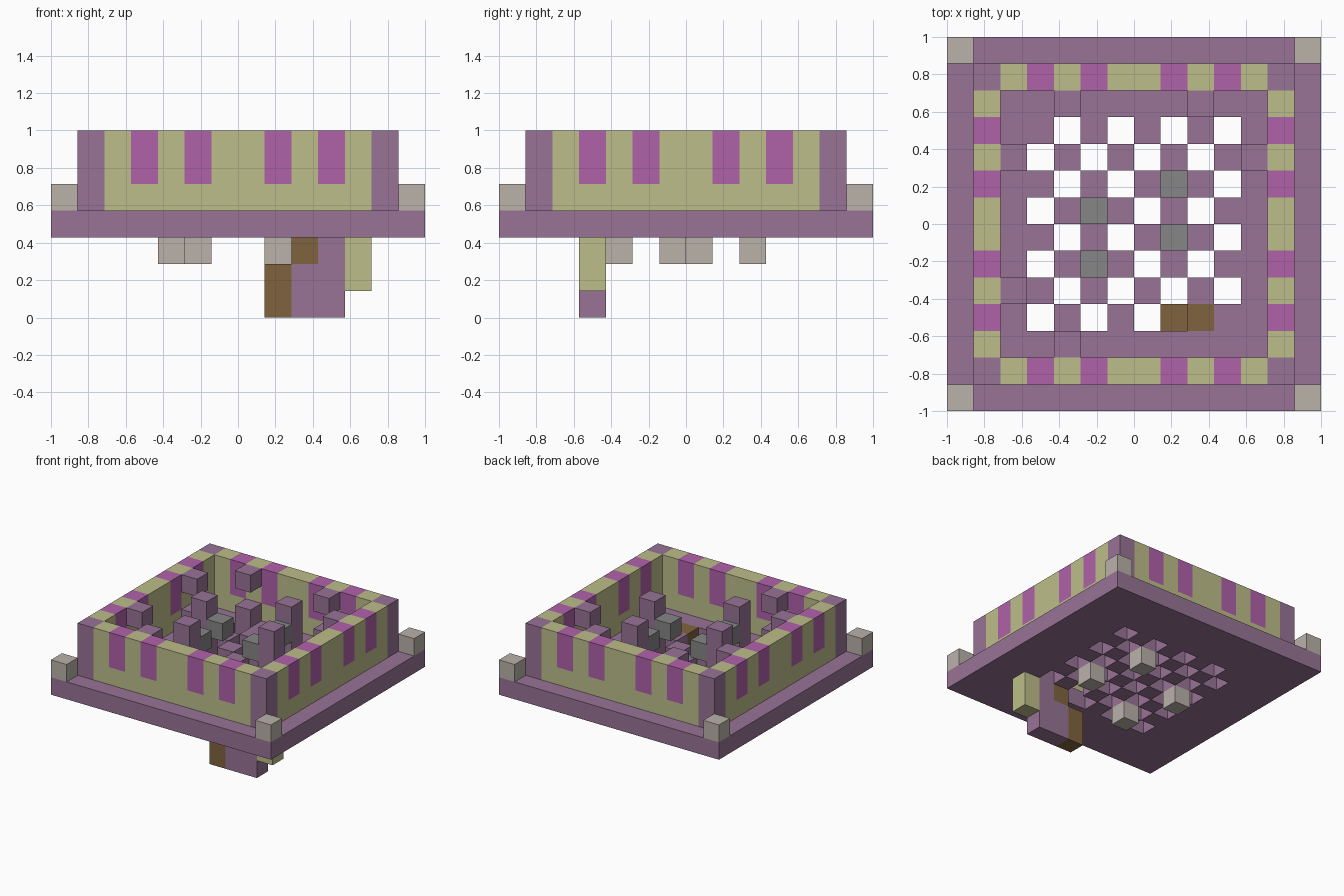
import bpy, bmesh
from mathutils import Vector

cube = bpy.data.objects.get("Cube")
if cube:
    bpy.data.objects.remove(cube, do_unlink=True)

U = 1 / 7  # block size


def material(name, r, g, b):
    m = bpy.data.materials.new(name)
    m.use_nodes = True
    m.diffuse_color = (r, g, b, 1)
    m.node_tree.nodes["Principled BSDF"].inputs["Base Color"].default_value = (r, g, b, 1)
    return m


purple = material("dusty_purple", .314, .174, .305)
yellow = material("pale_olive", .51, .515, .254)
magenta = material("magenta", .434, .122, .402)
stone = material("light_stone", .497, .445, .402)
grey = material("mid_grey", .238, .238, .238)
brown = material("brown", .216, .127, .048)

AXES = [Vector(v) for v in ((1, 0, 0), (0, 1, 0), (0, 0, 1))]


def blocks(name, cells, mats, rule=lambda c: 0):
    """Join unit blocks into one outer shell; rule picks each block's colour."""
    cells = set(cells)
    bm = bmesh.new()
    for c in cells:
        mid = Vector(c) + Vector((.5, .5, .5))
        for k in range(3):
            for s in (-1, 1):
                n = AXES[k] * s
                if tuple(int(a + b) for a, b in zip(c, n)) in cells:
                    continue
                u, v = AXES[(k + 1) % 3] / 2, AXES[(k + 2) % 3] / 2 * s
                corners = (-u - v, u - v, u + v, v - u)
                f = bm.faces.new([bm.verts.new((mid + n / 2 + d) * U) for d in corners])
                f.material_index = rule(c)
    bmesh.ops.remove_doubles(bm, verts=bm.verts, dist=.0001)
    me = bpy.data.meshes.new(name)
    bm.to_mesh(me)
    bm.free()
    for m in mats:
        me.materials.append(m)
    ob = bpy.data.objects.new(name, me)
    bpy.context.collection.objects.link(ob)
    return ob


def box(x0, x1, y0, y1, z0, z1):
    return [(x, y, z) for x in range(x0, x1) for y in range(y0, y1) for z in range(z0, z1)]


# Floor slab with a chequered grid of openings
openings = {c for c in box(-4, 4, -4, 4, 3, 4) if (c[0] + c[1]) % 2 == 0}
openings.add((1, -4, 3))
blocks("floor_slab", set(box(-7, 7, -7, 7, 3, 4)) - openings, [purple])

# Surrounding wall: purple corners, magenta stripes on the upper two rows
ENDS, STRIPES = (-6, 5), (-4, -2, 1, 3)


def wall_colour(c):
    x, y, z = c
    if x in ENDS and y in ENDS:
        return 0
    along = y if x in ENDS else x
    return 2 if z > 4 and along in STRIPES else 1


ring = set(box(-6, 6, -6, 6, 4, 7)) - set(box(-5, 5, -5, 5, 4, 7))
blocks("striped_wall", ring, [purple, yellow, magenta], wall_colour)

# Corner stones on the outer ledge
for i, (x, y) in enumerate([(-7, -7), (6, -7), (-7, 6), (6, 6)]):
    blocks(f"corner_stone_{i + 1}", [(x, y, 4)], [stone])

# Pillars, each with a stone foot under the slab
for i, (x, y) in enumerate([(2, -1), (1, 2), (-2, -3), (-3, 0)]):
    blocks(f"pillar_{i + 1}", box(x, x + 1, y, y + 1, 4, 7), [purple])
    blocks(f"pillar_foot_{i + 1}", [(x, y, 2)], [stone])

# Grey blocks hanging over the openings
for i, (x, y) in enumerate([(1, 1), (-2, 0), (1, -1), (-2, -2)]):
    blocks(f"grey_block_{i + 1}", [(x, y, 5)], [grey])

# Upper and lower blocks along the inside of the wall
for i, (x, y) in enumerate([(-3, 4), (2, 4), (-3, -5), (-5, 2), (-5, -3), (4, 2)]):
    blocks(f"wall_bracket_{i + 1}", [(x, y, 6), (x, y, 4)], [purple])

# Hanging piece below the slab
blocks("hanging_stem", [(1, -4, 0), (1, -4, 1), (2, -4, 2), (2, -4, 3)], [brown])
blocks("hanging_body", box(2, 4, -4, -3, 0, 2) + [(3, -4, 2)], [purple])
blocks("hanging_tip", box(4, 5, -4, -3, 1, 3), [yellow])
